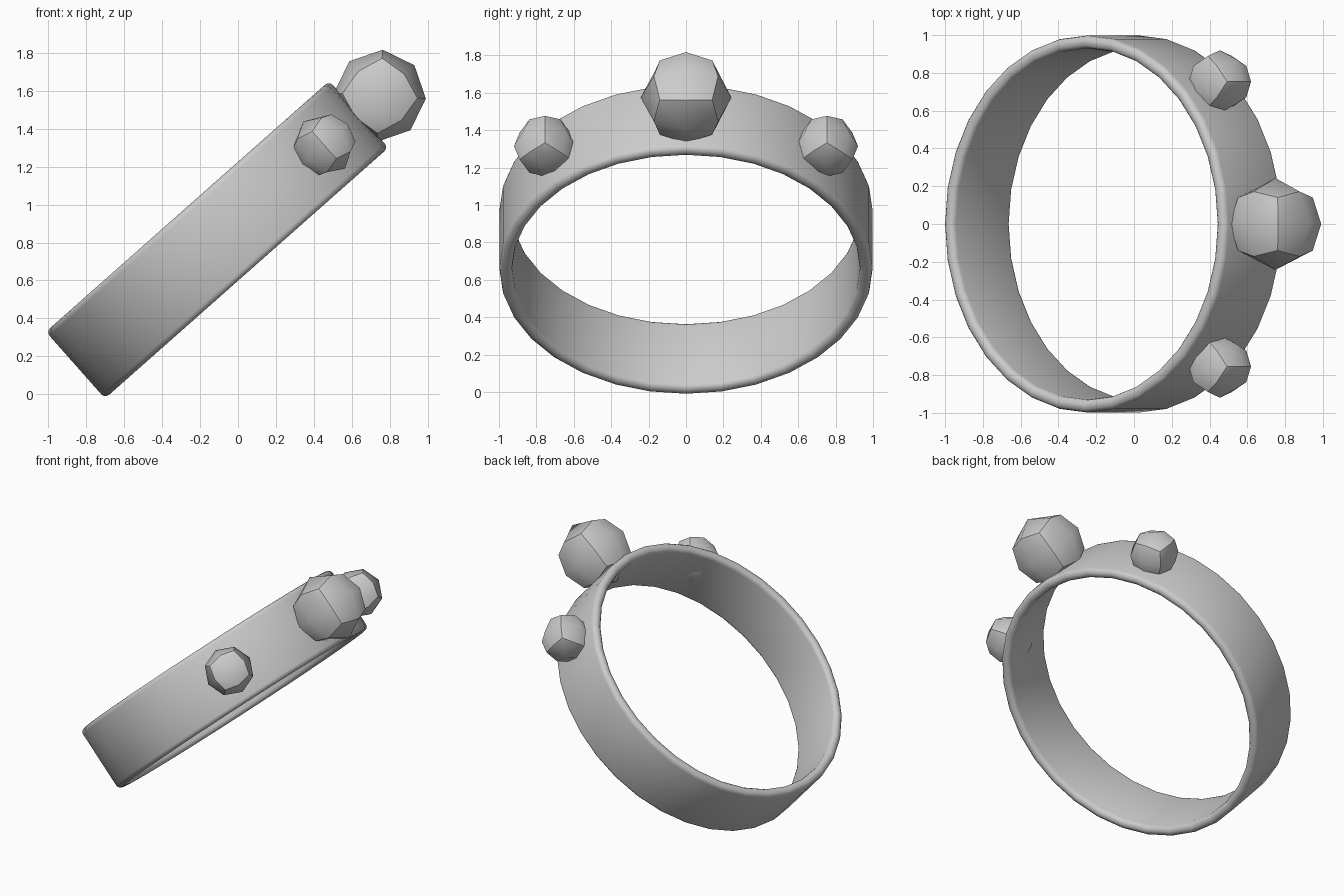
import bpy, bmesh, math
from mathutils import Matrix, Vector

cube = bpy.data.objects.get("Cube")
if cube:
    bpy.data.objects.remove(cube, do_unlink=True)

grey = bpy.data.materials.new("plain grey")
grey.use_nodes = True
grey.diffuse_color = (0.6, 0.6, 0.6, 1)
grey.node_tree.nodes["Principled BSDF"].inputs["Base Color"].default_value = (0.6, 0.6, 0.6, 1)

# Tilted frame of the ring: local x points to the big gem, local z is the ring axis
TILT = Matrix.Translation((-0.11, 0, 0.815)) @ Matrix.Rotation(math.radians(-41.5), 4, 'Y')


def finish(name, bm, matrix, sharp_angle):
    bmesh.ops.recalc_face_normals(bm, faces=bm.faces[:])
    mesh = bpy.data.meshes.new(name)
    bm.to_mesh(mesh)
    bm.free()
    mesh.materials.append(grey)
    obj = bpy.data.objects.new(name, mesh)
    bpy.context.collection.objects.link(obj)
    obj.matrix_world = matrix
    bpy.ops.object.select_all(action='DESELECT')
    obj.select_set(True)
    bpy.context.view_layer.objects.active = obj
    bpy.ops.object.shade_smooth_by_angle(angle=math.radians(sharp_angle))
    return obj


# Band: a rounded rectangle spun round the ring axis
def build_band(outer, inner, width, rounding, sides):
    bm = bmesh.new()
    mid = (outer + inner) / 2
    half_r = (outer - inner) / 2 - rounding
    half_w = width / 2 - rounding
    profile = []
    for corner, (sx, sz) in enumerate([(1, 1), (-1, 1), (-1, -1), (1, -1)]):
        for step in range(4):
            a = math.radians(corner * 90 + step * 30)
            profile.append(bm.verts.new((mid + sx * half_r + rounding * math.cos(a), 0,
                                         sz * half_w + rounding * math.sin(a))))
    edges = [bm.edges.new((profile[i - 1], v)) for i, v in enumerate(profile)]
    bmesh.ops.spin(bm, geom=profile + edges, cent=(0, 0, 0), axis=(0, 0, 1),
                   angle=math.tau, steps=sides)
    bmesh.ops.remove_doubles(bm, verts=bm.verts[:], dist=0.0005)
    finish("band", bm, TILT, 40)


# Gem: a cube cut once and pushed out to a ball, creased along the cube edges
def build_gem(name, around, distance, radius):
    bm = bmesh.new()
    bmesh.ops.create_cube(bm, size=2)
    bmesh.ops.subdivide_edges(bm, edges=bm.edges[:], cuts=1, use_grid_fill=True)
    for v in bm.verts:
        v.co = v.co.normalized() * radius
    place = Matrix.Rotation(math.radians(around), 4, 'Z') @ Matrix.Translation((distance, 0, 0))
    finish(name, bm, TILT @ place, 42)


build_band(0.998, 0.93, 0.47, 0.03, 32)
build_gem("large_gem", 0, 1.146, 0.243)
build_gem("left_small_gem", 45, 1.066, 0.166)
build_gem("right_small_gem", -45, 1.066, 0.166)
